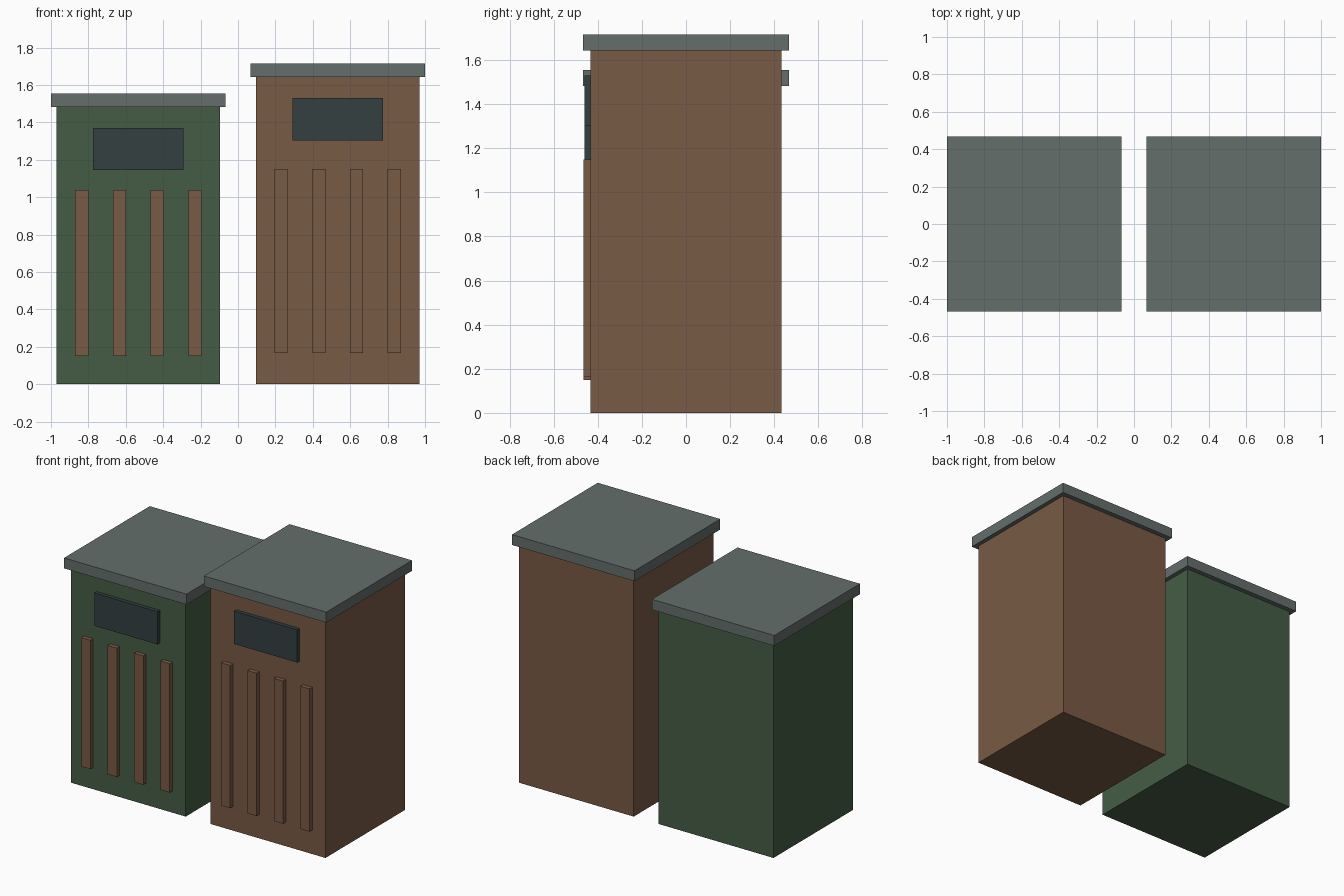
import bpy

cube = bpy.data.objects.get("Cube")
if cube:
    bpy.data.objects.remove(cube, do_unlink=True)


def material(name, r, g, b):
    m = bpy.data.materials.new(name)
    m.use_nodes = True
    m.diffuse_color = (r, g, b, 1)
    bsdf = next(n for n in m.node_tree.nodes if n.type == "BSDF_PRINCIPLED")
    bsdf.inputs["Base Color"].default_value = (r, g, b, 1)
    return m


green = material("dark green", 0.06, 0.107, 0.06)
brown = material("wood brown", 0.19, 0.103, 0.058)
grey = material("lid grey", 0.127, 0.156, 0.147)
slate = material("dark slate", 0.034, 0.05, 0.053)


def box(name, mat, x, y, z):
    """Box spanning the (low, high) ranges x, y and z."""
    spans = (x, y, z)
    bpy.ops.mesh.primitive_cube_add(size=1, location=[(a + b) / 2 for a, b in spans])
    ob = bpy.context.object
    ob.name = name
    ob.scale = [b - a for a, b in spans]
    bpy.ops.object.transform_apply(location=False, rotation=False, scale=True)
    ob.data.materials.append(mat)
    return ob


def bin_unit(side, cx, body_mat, height, panel_z, slat_z):
    front = -0.434
    # Body and overhanging lid
    box(side + "_bin_body", body_mat, (cx - 0.438, cx + 0.438), (front, -front), (0, height))
    box(side + "_bin_lid", grey, (cx - 0.467, cx + 0.467), (-0.467, 0.467),
        (height, height + 0.072))
    # Dark opening panel
    box(side + "_bin_opening", slate, (cx - 0.241, cx + 0.241), (-0.46, front),
        (panel_z, panel_z + 0.226))
    # Vertical wooden slats
    for i in range(4):
        x = cx + (i - 1.5) * 0.2015
        box(f"{side}_bin_slat_{i + 1}", brown, (x - 0.035, x + 0.035), (-0.464, front), slat_z)


bin_unit("right", -0.533, green, 1.482, 1.144, (0.15, 1.038))
bin_unit("left", 0.533, brown, 1.643, 1.304, (0.166, 1.15))
